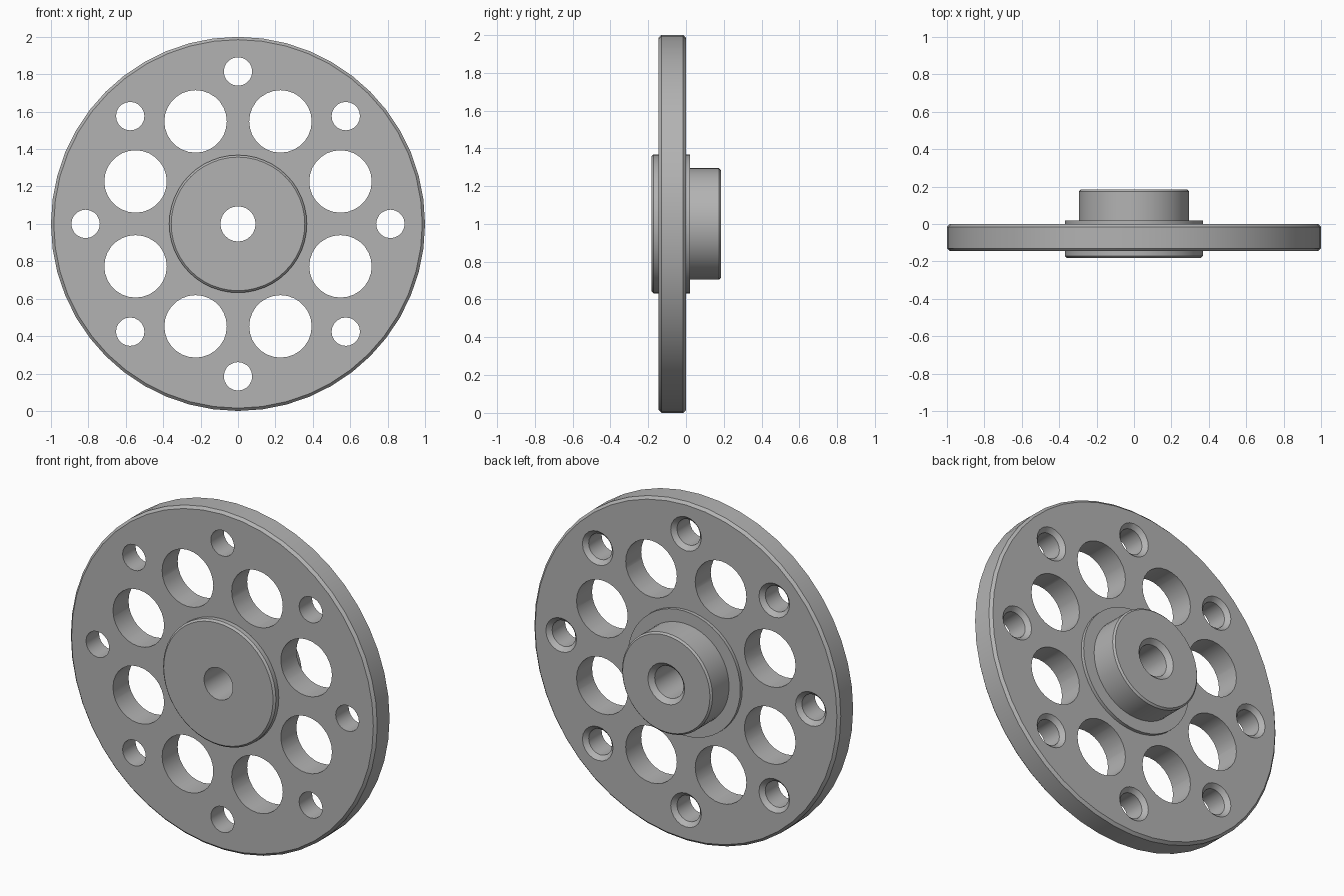
import bpy, bmesh, math
from mathutils import Matrix

cube = bpy.data.objects.get("Cube")
if cube:
    bpy.data.objects.remove(cube, do_unlink=True)

steel = bpy.data.materials.new("grey steel")
steel.use_nodes = True
GREY = (0.45, 0.45, 0.45, 1)
steel.diffuse_color = GREY
steel.node_tree.nodes["Principled BSDF"].inputs["Base Color"].default_value = GREY

CENTRE = 1.0                  # height of the axle
FRONT, BACK = -0.145, 0.0     # faces of the disc
HUB_BACK = 0.184


def lathe(bm, profile, sides, x=0, z=0):
    """Closed solid turned about the y direction from (radius, y) points."""
    rings = []
    for r, y in profile:
        ring = []
        for i in range(sides):
            a = math.tau * i / sides
            ring.append(bm.verts.new((x + r * math.cos(a), y, z + r * math.sin(a))))
        rings.append(ring)
    for a, b in zip(rings, rings[1:]):
        for i in range(sides):
            j = (i + 1) % sides
            bm.faces.new((a[i], a[j], b[j], b[i]))
    bm.faces.new(rings[0])
    bm.faces.new(rings[-1])


def finish(name, bm):
    bmesh.ops.recalc_face_normals(bm, faces=bm.faces)
    mesh = bpy.data.meshes.new(name)
    bm.to_mesh(mesh)
    bm.free()
    obj = bpy.data.objects.new(name, mesh)
    obj.location.z = CENTRE
    mesh.materials.append(steel)
    bpy.context.collection.objects.link(obj)
    return obj


def hole(radius, back, chamfer):
    """Drill profile with a chamfered mouth on the back."""
    points = [(radius, -0.4)]
    if chamfer:
        points += [(radius, back - chamfer), (radius + chamfer + 0.1, back + 0.1)]
    else:
        points += [(radius, 0.4)]
    return points


# Turned body: front boss, disc, back flange and hub
bm = bmesh.new()
lathe(bm, [
    (0.357, -0.183), (0.368, -0.172), (0.368, FRONT),
    (0.985, FRONT), (1.0, FRONT + 0.015), (1.0, BACK - 0.015), (0.985, BACK),
    (0.368, BACK), (0.368, 0.02), (0.295, 0.02),
    (0.295, HUB_BACK - 0.01), (0.285, HUB_BACK)], 48)
wheel = finish("flanged_wheel", bm)

# Drills: centre bore, eight lightening holes, eight bolt holes
bm = bmesh.new()
lathe(bm, hole(0.094, HUB_BACK, 0.026), 24)
for i in range(8):
    a = math.tau * i / 8
    lathe(bm, hole(0.076, BACK, 0.024), 20, 0.815 * math.cos(a), 0.815 * math.sin(a))
    b = a + math.pi / 8
    lathe(bm, hole(0.167, BACK, 0), 28, 0.593 * math.cos(b), 0.593 * math.sin(b))
drills = finish("hole_drills", bm)
drills.hide_render = True

cut = wheel.modifiers.new("holes", "BOOLEAN")
cut.operation = "DIFFERENCE"
cut.solver = "EXACT"
cut.object = drills

# Bake the cut, drop the drills, keep edges sharp
bpy.ops.object.select_all(action="DESELECT")
wheel.select_set(True)
bpy.context.view_layer.objects.active = wheel
bpy.ops.object.modifier_apply(modifier=cut.name)
bpy.data.objects.remove(drills, do_unlink=True)
bpy.ops.object.shade_smooth_by_angle(angle=math.radians(30))
